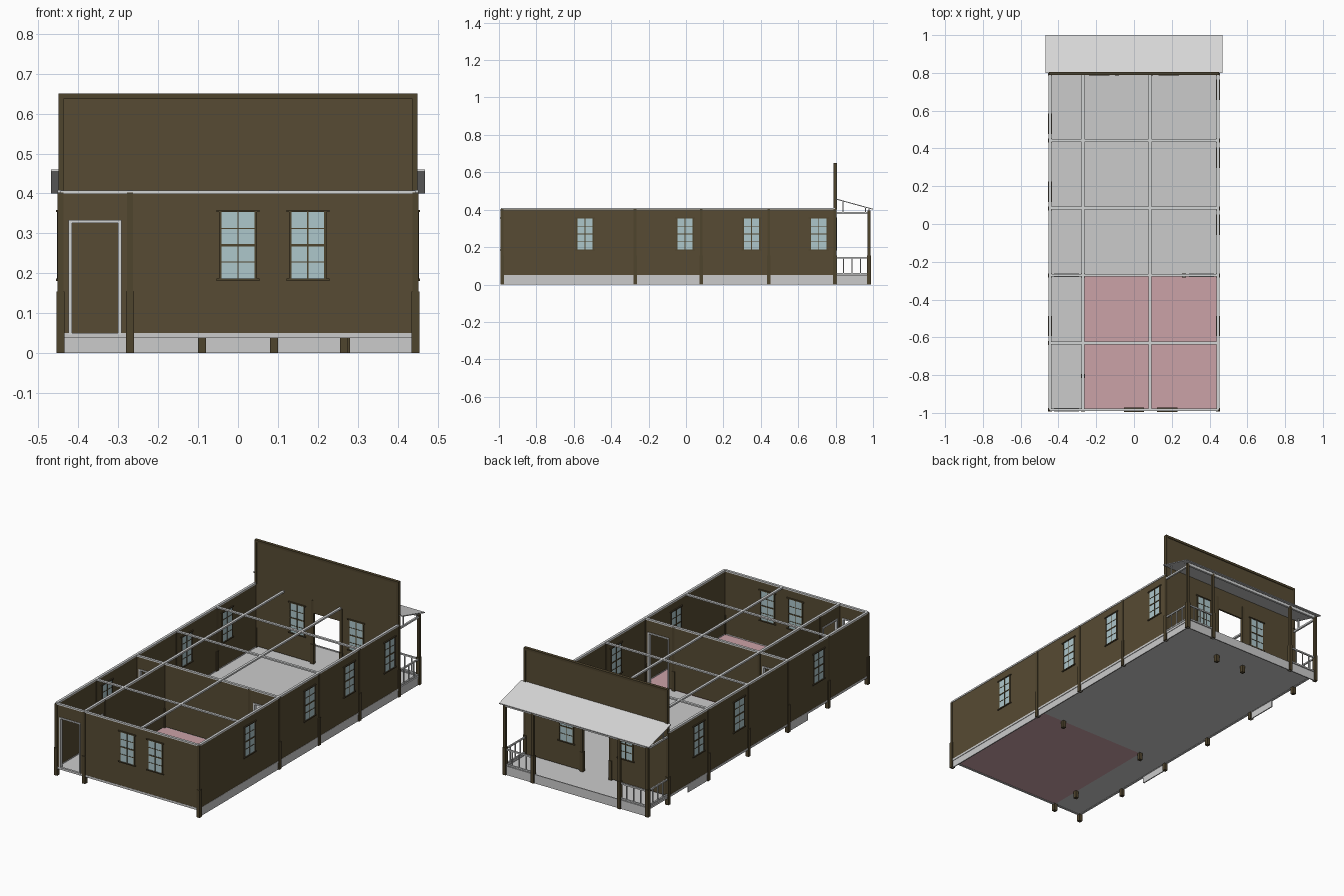
import bpy, bmesh

if "Cube" in bpy.data.objects:
    bpy.data.objects.remove(bpy.data.objects["Cube"])

def material(name, r, g, b):
    m = bpy.data.materials.new(name)
    m.diffuse_color = (r, g, b, 1)
    m.use_nodes = True
    m.node_tree.nodes["Principled BSDF"].inputs["Base Color"].default_value = m.diffuse_color
    return m

BROWN = material("wall brown", .095, .07, .033)
DARK = material("post brown", .078, .058, .027)
GREY = material("floor grey", .60, .60, .60)
TRIM = material("trim white", .65, .66, .66)
ROOF = material("roof grey", .70, .70, .70)
PINK = material("carpet pink", .60, .36, .39)
GLASS = material("window blue", .42, .57, .60)

def boxes(name, items, mat):
    """One object from a list of (x0, x1, y0, y1, z0, z1)."""
    bm = bmesh.new()
    for x0, x1, y0, y1, z0, z1 in items:
        verts = bmesh.ops.create_cube(bm, size=1)['verts']
        for v in verts:
            v.co.x = x1 if v.co.x > 0 else x0
            v.co.y = y1 if v.co.y > 0 else y0
            v.co.z = z1 if v.co.z > 0 else z0
    me = bpy.data.meshes.new(name)
    bm.to_mesh(me)
    bm.free()
    me.materials.append(mat)
    ob = bpy.data.objects.new(name, me)
    bpy.context.collection.objects.link(ob)
    return ob

def slab(axis, at, half, a, b, z0, z1):
    """Box along the wall direction: axis is the direction the wall runs."""
    if axis == 'x':
        return (a, b, at - half, at + half, z0, z1)
    return (at - half, at + half, a, b, z0, z1)

FRONT, BACK, SIDE, MID, HALL = -.983, .797, .445, -.272, -.27
PORCH = .978
WALL = .005
FLOOR, SILL, TOP, DOOR = .045, .05, .40, .33

# ---- floors, sills and skirts
boxes("carpet_floor", [(HALL, SIDE, FRONT, MID, .04, FLOOR)], PINK)
boxes("main_floor", [(-SIDE, SIDE, MID, PORCH, .04, FLOOR),
                     (-SIDE, HALL, FRONT, MID, .04, FLOOR)], GREY)
boxes("sills", [(-SIDE, SIDE, FRONT - .006, FRONT + .006, .038, SILL),
                (-SIDE - .006, -SIDE + .006, FRONT, PORCH, .038, SILL),
                (SIDE - .006, SIDE + .006, FRONT, PORCH, .038, SILL)], GREY)
boxes("skirts", [(SIDE - .003, SIDE + .003, FRONT, PORCH, 0, .04),
                 (-SIDE, SIDE, PORCH - .003, PORCH + .003, 0, SILL),
                 (-SIDE - .003, -SIDE + .003, .44, .62, 0, .04),
                 (-SIDE - .003, -SIDE + .003, -.45, MID, 0, .04)], GREY)

# ---- walls with door openings and framed doorways
def wall(name, axis, at, a, b, doors=(), frame=True):
    parts, trim, pos = [], [], a
    for d0, d1 in doors:
        parts.append(slab(axis, at, WALL, pos, d0, SILL, TOP))
        parts.append(slab(axis, at, WALL, d0, d1, DOOR, TOP))
        pos = d1
        if frame:
            t, h = .004, .009
            trim += [slab(axis, at, h, d0 - t, d0 + t, FLOOR, DOOR + t),
                     slab(axis, at, h, d1 - t, d1 + t, FLOOR, DOOR + t),
                     slab(axis, at, h, d0, d1, DOOR - t, DOOR + t)]
    parts.append(slab(axis, at, WALL, pos, b, SILL, TOP))
    boxes(name, parts, BROWN)
    if trim:
        boxes(name + "_door_frame", trim, TRIM)

LEFT_DOOR, RIGHT_DOOR = (-.42, -.296), (.296, .42)
wall("front_wall", 'x', FRONT, -SIDE, SIDE, [LEFT_DOOR])
wall("partition_wall", 'x', MID, -SIDE, SIDE, [LEFT_DOOR, RIGHT_DOOR])
wall("hall_wall", 'y', HALL, FRONT, MID, [(-.955, -.83)])
wall("entrance_wall", 'x', BACK, -SIDE, SIDE, [(-.085, .085)], frame=False)
wall("left_wall", 'y', -SIDE, FRONT, BACK)
wall("right_wall", 'y', SIDE, FRONT, BACK)

# ---- false front with edge trim
boxes("false_front", [(-.445, .445, BACK - .005, BACK + .005, TOP, .645)], BROWN)
boxes("false_front_trim", [(-.45, -.437, BACK - .009, BACK + .009, TOP, .65),
                           (.437, .45, BACK - .009, BACK + .009, TOP, .65),
                           (-.45, .45, BACK - .009, BACK + .009, .637, .65)], DARK)

# ---- windows: pane plate, casing and glazing bars
def window(name, axis, at, c):
    w, z0, z1 = .044, .187, .353
    zm = (z0 + z1) / 2
    boxes(name + "_glass", [slab(axis, at, .0065, c - w, c + w, z0, z1)], GLASS)
    bars = [slab(axis, at, .008, c - .0018, c + .0018, z0, z1),
            slab(axis, at, .009, c - w, c + w, zm - .003, zm + .003)]
    for z in (z0 + .041, z1 - .041):
        bars.append(slab(axis, at, .008, c - w, c + w, z - .0015, z + .0015))
    for s in (-1, 1):
        bars.append(slab(axis, at, .009, c + s * w - .003, c + s * w + .003, z0, z1))
    for z in (z0 - .003, z1 + .003):
        bars.append(slab(axis, at, .011, c - w - .01, c + w + .01, z - .003, z + .003))
    boxes(name + "_casing", bars, DARK)

for i, c in enumerate((0, .175)):
    window(f"front_window_{i}", 'x', FRONT, c)
for i, c in enumerate((-.185, .185)):
    window(f"entrance_window_{i}", 'x', BACK, c)
for i, c in enumerate((-.54, -.005, .35, .71)):
    window(f"right_window_{i}", 'y', SIDE, c)
for i, c in enumerate((-.54, .17, .53)):
    window(f"left_window_{i}", 'y', -SIDE, c)

# ---- posts: thick foot and thinner shaft
spots = [(s * SIDE, y) for s in (-1, 1) for y in (FRONT, MID, .082, .442, BACK, PORCH)]
spots += [(-SIDE, -.63), (HALL, FRONT), (HALL, MID), (HALL, -.805), (.265, MID),
          (-.09, BACK), (.09, BACK), (HALL, PORCH), (-HALL, PORCH)]
posts = []
for x, y in spots:
    top = .395 if y == PORCH else .403
    posts += [(x - .010, x + .010, y - .010, y + .010, 0, .155),
              (x - .0075, x + .0075, y - .0075, y + .0075, .155, top)]
boxes("posts", posts, DARK)

# ---- ceiling beams in a grid
b = .007
beams = [(x - b, x + b, FRONT, BACK, TOP, .409) for x in (-SIDE, HALL, .085, SIDE)]
beams += [(-SIDE, SIDE, y - b, y + b, TOP, .408) for y in (FRONT, -.63, MID, .085, .442)]
boxes("ceiling_beams", beams, TRIM)

# ---- porch railings
rails = []
def railing(axis, at, a, c, count):
    for z in (.058, .143):
        rails.append(slab(axis, at, .004, a, c, z - .004, z + .004))
    for i in range(1, count + 1):
        p = a + (c - a) * i / (count + 1)
        rails.append(slab(axis, at, .0025, p - .0025, p + .0025, .058, .143))
for s in (-1, 1):
    railing('y', s * SIDE, BACK, PORCH, 3)
    railing('x', PORCH, *sorted((s * SIDE, -s * HALL)), 3)
boxes("porch_railings", rails, TRIM)

# ---- porch roof supports
sup = [(-SIDE, SIDE, PORCH - .006, PORCH + .006, .385, .401)]
for s in (-1, 1):
    x = s * SIDE
    sup.append((x - .005, x + .005, BACK, PORCH, .377, .387))
    for y, z in ((.84, .444), (.96, .408)):
        sup.append((x - .003, x + .003, y - .003, y + .003, .385, z))
boxes("porch_roof_supports", sup, TRIM)

# ---- sloping porch roof, sheared down toward the outer edge
roof = boxes("porch_roof", [(-.468, .468, BACK + .003, 1.0, .455, .460)], ROOF)
for v in roof.data.vertices:
    if v.co.y > .9:
        v.co.z -= .055
